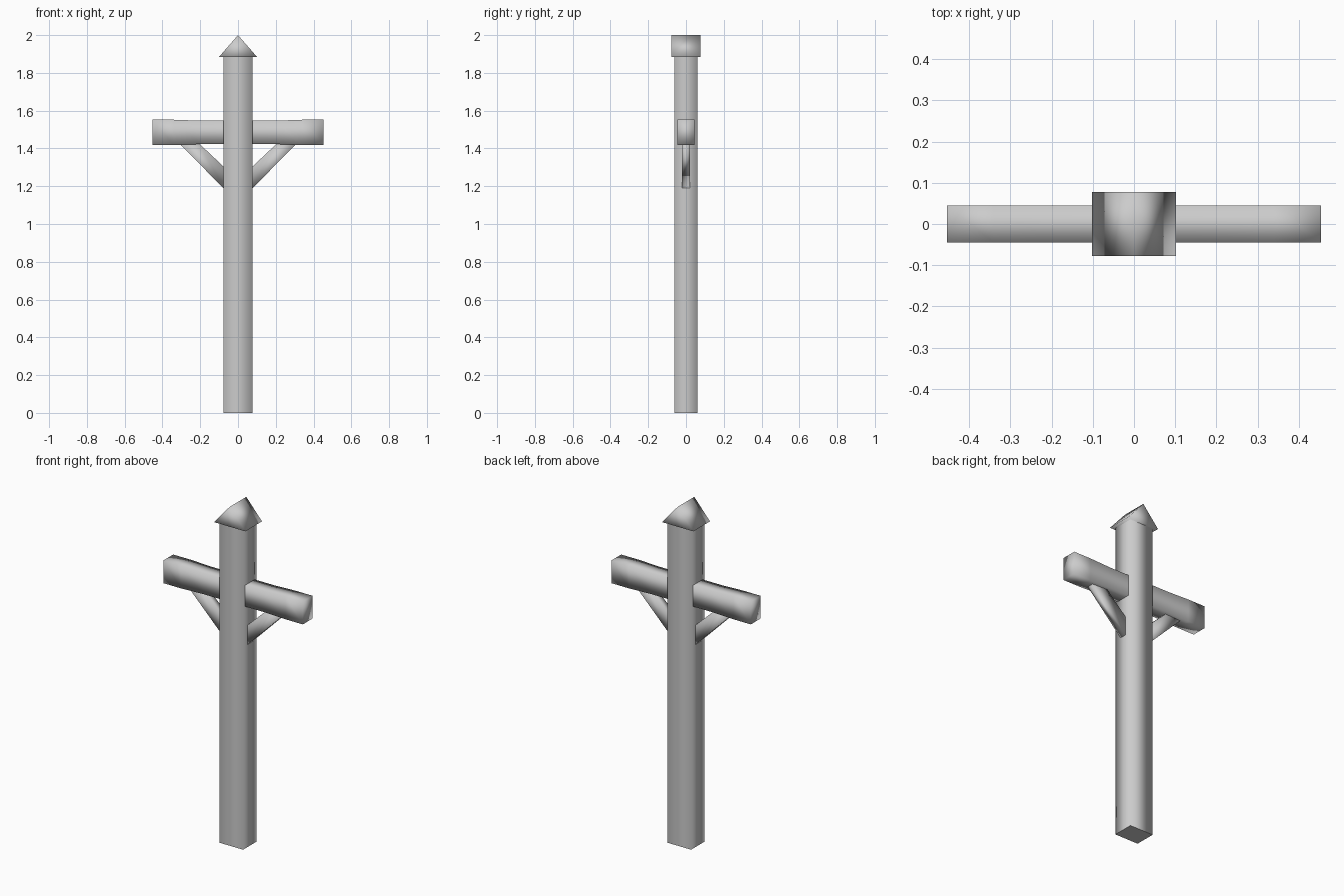
import bpy
import bmesh

cube = bpy.data.objects.get("Cube")
if cube:
    bpy.data.objects.remove(cube, do_unlink=True)

grey = bpy.data.materials.new("weathered_grey")
grey.use_nodes = True
colour = (0.6, 0.6, 0.6, 1)
grey.diffuse_color = colour
grey.node_tree.nodes["Principled BSDF"].inputs["Base Color"].default_value = colour


def loft(name, rings, flat_ends=False):
    """Skin a row of matching rings and close both ends."""
    bm = bmesh.new()
    loops = [[bm.verts.new(p) for p in ring] for ring in rings]
    n = len(loops[0])
    for a, b in zip(loops, loops[1:]):
        for i in range(n):
            j = (i + 1) % n
            bm.faces.new((a[i], a[j], b[j], b[i]))
    ends = [bm.faces.new(loops[0]), bm.faces.new(loops[-1])]
    for face in bm.faces:
        face.smooth = not (flat_ends and face in ends)
    bmesh.ops.recalc_face_normals(bm, faces=bm.faces)
    mesh = bpy.data.meshes.new(name)
    bm.to_mesh(mesh)
    bm.free()
    mesh.materials.append(grey)
    obj = bpy.data.objects.new(name, mesh)
    bpy.context.collection.objects.link(obj)
    return obj


def extrude_y(name, profile, half):
    """Extrude an (x, z) profile evenly to both sides of y = 0."""
    return loft(name, [[(x, y, z) for x, z in profile] for y in (-half, half)])


# Upright post
px, py = 0.077, 0.062
loft("post", [[(-px, -py, z), (px, -py, z), (px, py, z), (-px, py, z)]
              for z in (0, 1.9)], flat_ends=True)

# Gabled cap with its ridge running front to back
extrude_y("cap", [(-0.102, 1.883), (0.102, 1.883), (0, 2)], 0.077)

# Crossarm, slightly thicker toward its ends
ay, mid = 0.045, 1.485
sections = [(-0.453, 0.067), (-0.34, 0.067), (-0.2, 0.062),
            (0.2, 0.062), (0.34, 0.067), (0.453, 0.067)]
loft("crossarm", [[(x, -ay, mid - h), (x, ay, mid - h),
                   (x, ay, mid + h), (x, -ay, mid + h)]
                  for x, h in sections])

# Diagonal braces between post and crossarm
for side, label in ((1, "left"), (-1, "right")):
    profile = [(0.067, 1.18), (0.315, 1.43), (0.21, 1.43), (0.067, 1.295)]
    extrude_y(label + "_brace", [(side * x, z) for x, z in profile], 0.02)
